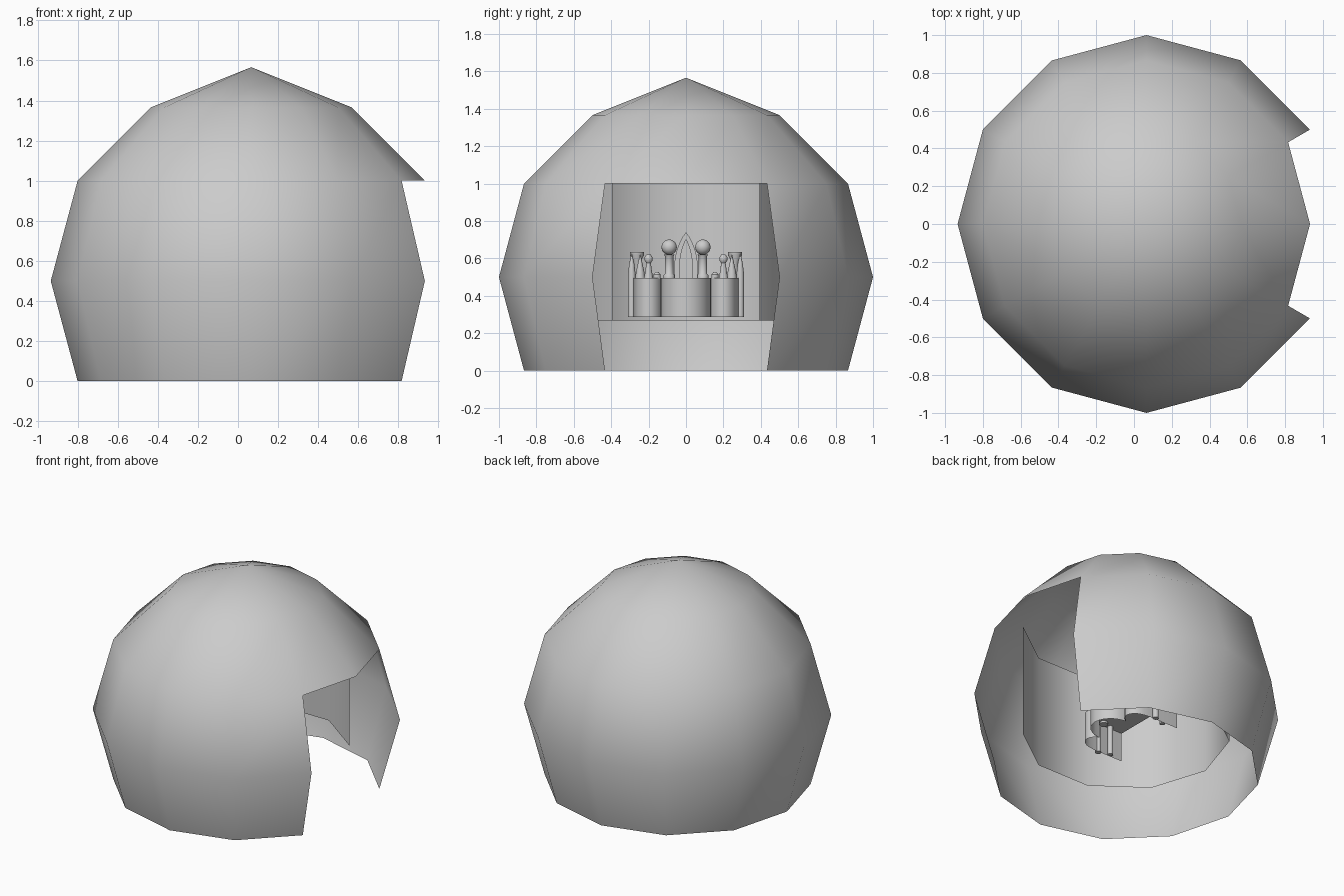
import bpy, bmesh, math
from math import sin, cos, pi, radians

old = bpy.data.objects.get("Cube")
if old:
    bpy.data.objects.remove(old)

CX = 0.066
grey = bpy.data.materials.new("stone_grey")
grey.use_nodes = True
COLOR = (0.6, 0.6, 0.6, 1)
grey.diffuse_color = COLOR
grey.node_tree.nodes["Principled BSDF"].inputs["Base Color"].default_value = COLOR


def finish(name, bm, angle=40, loc=(0, 0, 0)):
    bmesh.ops.recalc_face_normals(bm, faces=bm.faces)
    me = bpy.data.meshes.new(name)
    bm.to_mesh(me)
    bm.free()
    ob = bpy.data.objects.new(name, me)
    bpy.context.collection.objects.link(ob)
    ob.location = loc
    me.materials.append(grey)
    bpy.ops.object.select_all(action='DESELECT')
    ob.select_set(True)
    bpy.context.view_layer.objects.active = ob
    bpy.ops.object.shade_smooth_by_angle(angle=radians(angle))
    return ob


def rings(bm, profile, n):
    """Surface of revolution about z from (radius, height) pairs."""
    rows = [[bm.verts.new((r * cos(2 * pi * k / n), r * sin(2 * pi * k / n), z))
             for k in range(n)] for r, z in profile]
    for a, b in zip(rows, rows[1:]):
        for k in range(n):
            j = (k + 1) % n
            bm.faces.new((a[k], a[j], b[j], b[k]))
    return rows


def drop_front(bm, limit):
    """Remove the two panels either side of +x below a height."""
    def in_door(f):
        c = f.calc_center_median()
        return c.z < limit and abs(math.atan2(c.y, c.x)) < radians(29)
    bmesh.ops.delete(bm, geom=[f for f in bm.faces if in_door(f)], context='FACES')


def turned(name, profile, x, y, n=16):
    bm = bmesh.new()
    rows = rings(bm, profile, n)
    bm.faces.new(rows[0])
    bm.faces.new(rows[-1])
    return finish(name, bm, 40, (x, y, 0))


def extrude_yz(name, pts, x, depth):
    """Solid made by pushing a (y, z) outline along x."""
    bm = bmesh.new()
    f = bm.faces.new([bm.verts.new((x, y, z)) for y, z in pts])
    out = bmesh.ops.extrude_face_region(bm, geom=[f])
    for v in out["geom"]:
        if isinstance(v, bmesh.types.BMVert):
            v.co.x += depth
    return finish(name, bm)


def arch(half, base, spring, top, steps=7):
    """Pointed arch outline in (y, z)."""
    side = [(half * cos(t * pi / 2 / steps) ** 0.8,
             spring + (top - spring) * (t / steps)) for t in range(steps)]
    right = [(half, base)] + side
    return right + [(0, top)] + [(-y, z) for y, z in reversed(right)]


# Outer dome, open underneath, with the doorway cut on +x
bm = bmesh.new()
rows = rings(bm, [(0.866, 0), (1, 0.5), (0.866, 1), (0.5, 1.366)], 12)
apex = bm.verts.new((0, 0, 1.566))
for k in range(12):
    bm.faces.new((rows[-1][k], rows[-1][(k + 1) % 12], apex))
drop_front(bm, 0.9)
finish("dome_shell", bm, 80, (CX, 0, 0))

# Ten-sided inner wall, open top and bottom
bm = bmesh.new()
rings(bm, [(0.67, 0.267), (0.67, 1.07)], 10)
drop_front(bm, 2)
finish("inner_wall", bm, 50, (CX, 0, 0))

# Console body: scalloped front, open back and underside
half = [(-0.13, 0.28), (0.1, 0.28)]
half += [(0.13 + 0.1 * cos(a), 0.2 + 0.075 * sin(a))
         for a in [radians(d) for d in range(80, -50, -16)]]
half += [(0.18 + 0.15 * cos(a), 0.135 * sin(a))
         for a in [radians(d) for d in range(90, 0, -15)]]
plan = half + [(0.33, 0)] + [(x, -y) for x, y in reversed(half)]
bm = bmesh.new()
low = [bm.verts.new((x, y, 0.287)) for x, y in plan]
high = [bm.verts.new((x, y, 0.495)) for x, y in plan]
for k in range(len(plan) - 1):
    bm.faces.new((low[k], low[k + 1], high[k + 1], high[k]))
bm.faces.new(high)
finish("console_body", bm, 35)

# Central pointed arch: frame with a raised inner panel
extrude_yz("arch_frame", arch(0.062, 0.49, 0.56, 0.74), 0.1, 0.04)
extrude_yz("arch_panel", arch(0.036, 0.49, 0.56, 0.705), 0.13, 0.025)

# Ornaments mirrored on both sides
globe = [(0.041 * sin(a), 0.66 - 0.041 * cos(a))
         for a in [radians(d) for d in range(20, 171, 15)]]
stand = [(0.03, 0.49), (0.03, 0.51), (0.022, 0.52), (0.022, 0.61), (0.028, 0.62)]
spire = [(0.02, 0.287), (0.02, 0.52), (0.014, 0.57), (0.002, 0.625)]
flare = [(0.018, 0.287), (0.018, 0.58), (0.038, 0.62), (0.038, 0.635)]
figure = [(0.026, 0.49), (0.018, 0.53), (0.012, 0.575), (0.022, 0.59),
          (0.022, 0.605), (0.01, 0.622)]
cone = [(0.028, 0.48), (0.022, 0.53), (0.002, 0.62)]
knob = [(0.02, 0.49), (0.02, 0.515), (0.008, 0.528)]
for s, side in ((1, "left"), (-1, "right")):
    turned("globe_" + side, globe, 0.1, s * 0.09)
    turned("globe_stand_" + side, stand, 0.1, s * 0.09)
    turned("side_spire_" + side, spire, 0.06, s * 0.29)
    turned("flared_column_" + side, flare, -0.02, s * 0.262)
    turned("ball_figure_" + side, figure, 0.12, s * 0.2)
    turned("corner_cone_" + side, cone, 0.05, s * 0.245)
    turned("console_knob_" + side, knob, 0.18, s * 0.155, 10)
